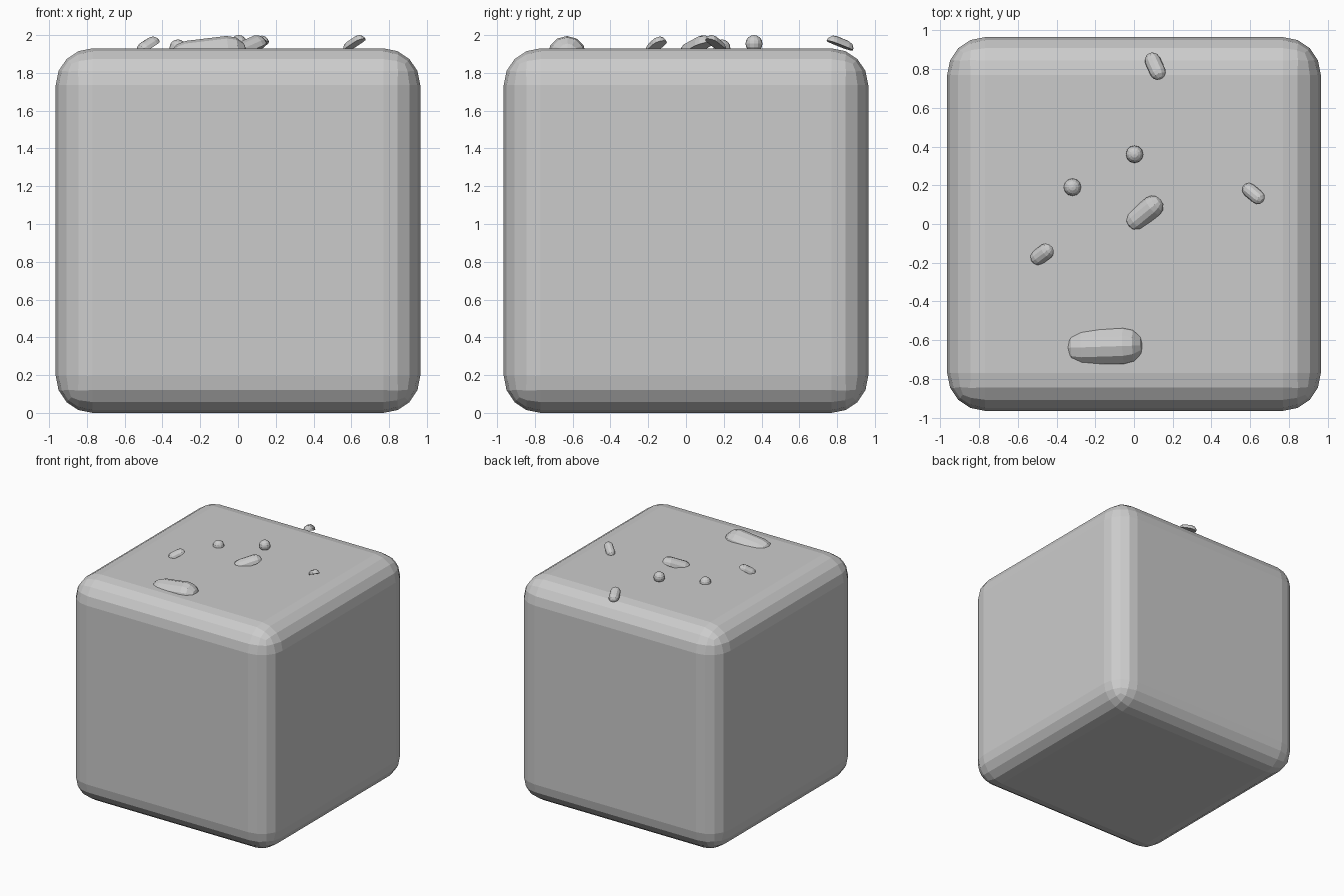
import bpy, bmesh, math
from mathutils import Vector, Matrix

if "Cube" in bpy.data.objects:
    bpy.data.objects.remove(bpy.data.objects["Cube"])

H = 0.965  # half width of the block


def finish(bm, name):
    bmesh.ops.recalc_face_normals(bm, faces=bm.faces[:])
    me = bpy.data.meshes.new(name)
    bm.to_mesh(me)
    bm.free()
    ob = bpy.data.objects.new(name, me)
    bpy.context.collection.objects.link(ob)
    return ob


# Rounded block
bm = bmesh.new()
bmesh.ops.create_cube(bm, size=2 * H, matrix=Matrix.Translation((0, 0, H)))
block = finish(bm, "rounded_block")
bev = block.modifiers.new("rounding", 'BEVEL')
bev.width = 0.195
bev.segments = 4


def half_capsule(name, low, high, r):
    """Flat-bottomed capsule running from low to high end centre."""
    a, b = Vector(low), Vector(high)
    x = (b - a).normalized()
    y = Vector((0, 0, 1)).cross(x).normalized()
    z = x.cross(y)
    bm = bmesh.new()
    for centre, side in ((a, -1), (b, 1)):
        for i in range(4):
            t = math.radians(30 * i)
            n = 7 if i < 3 else 1
            for j in range(n):
                p = math.pi * j / 6
                bm.verts.new(centre + r * (x * side * math.sin(t)
                             + math.cos(t) * (y * math.cos(p) + z * math.sin(p))))
    res = bmesh.ops.convex_hull(bm, input=bm.verts[:])
    bmesh.ops.dissolve_limit(bm, angle_limit=0.02, verts=bm.verts[:], edges=bm.edges[:])
    return finish(bm, name)


# Pieces partly sunk in the top
pieces = [
    ((-0.265, -0.637, 1.868), (-0.05, -0.63, 1.894), 0.102),
    ((0.01, 0.02, 1.905), (0.098, 0.092, 1.944), 0.056),
    ((-0.495, -0.172, 1.924), (-0.452, -0.14, 1.952), 0.041),
    ((0.096, 0.845, 1.932), (0.124, 0.783, 1.957), 0.041),
    ((0.594, 0.176, 1.933), (0.642, 0.136, 1.965), 0.036),
]
for i, (low, high, r) in enumerate(pieces):
    half_capsule(f"crumb_{i + 1}", low, high, r)

# Round beads
for i, pos in enumerate([(0.003, 0.36, 1.955), (-0.318, 0.19, 1.932)]):
    bm = bmesh.new()
    bmesh.ops.create_uvsphere(bm, u_segments=12, v_segments=8, radius=0.045,
                              matrix=Matrix.Translation(pos))
    finish(bm, f"bead_{i + 1}")
